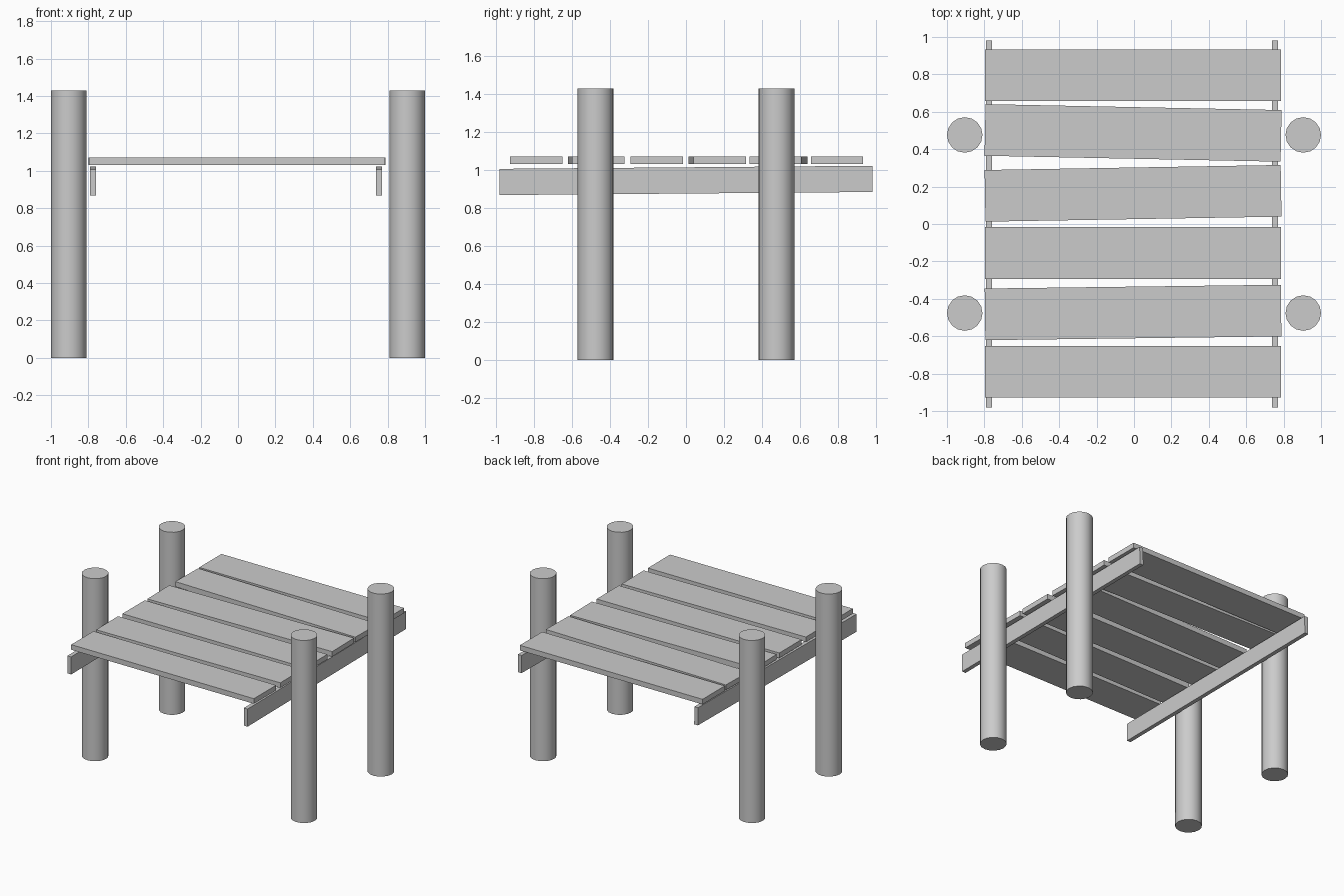
import bpy

if "Cube" in bpy.data.objects:
    bpy.data.objects.remove(bpy.data.objects["Cube"])


def box(name, loc, size, rot=(0, 0, 0)):
    bpy.ops.mesh.primitive_cube_add(size=1, location=loc)
    ob = bpy.context.object
    ob.name = name
    ob.scale = size
    bpy.ops.object.transform_apply(location=False, rotation=False, scale=True)
    ob.rotation_euler = rot
    return ob


# Four round posts
POST_R, POST_H = 0.095, 1.43
for side, sx in (("left", -1), ("right", 1)):
    for end, sy in (("front", -1), ("back", 1)):
        bpy.ops.mesh.primitive_cylinder_add(
            vertices=16, radius=POST_R, depth=POST_H,
            location=(sx * (1 - POST_R), sy * 0.476, POST_H / 2))
        bpy.context.object.name = f"{end}_{side}_post"
        bpy.ops.object.shade_smooth_by_angle()

# Two slightly tilted rails under the deck
for side, x in (("left", -0.775), ("right", 0.754)):
    box(f"{side}_rail", (x, 0, 0.945), (0.032, 1.963, 0.138), (0.0083, 0, 0))

# Deck planks: centre y and small twist about z
planks = [(-0.789, 0), (-0.473, 0.0127), (-0.155, 0),
          (0.164, 0.017), (0.487, -0.02), (0.795, 0)]
for i, (y, twist) in enumerate(planks, 1):
    box(f"deck_plank_{i}", (-0.005, y, 1.051), (1.583, 0.276, 0.04), (0, 0, twist))
